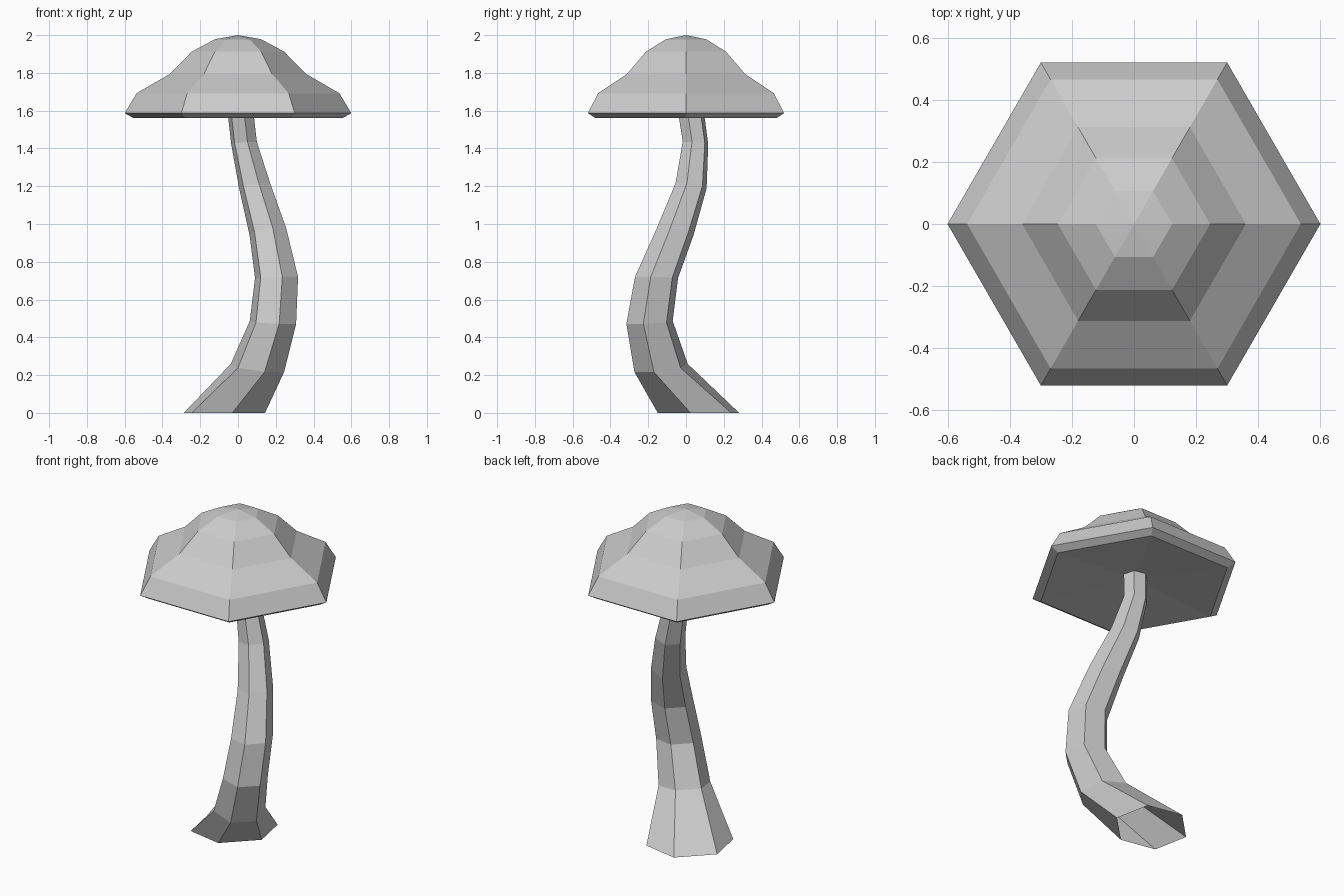
import bpy
from math import sin, cos, radians, pi

if "Cube" in bpy.data.objects:
    bpy.data.objects.remove(bpy.data.objects["Cube"])

SIDES = 6


def make_object(name, verts, faces):
    mesh = bpy.data.meshes.new(name)
    mesh.from_pydata(verts, [], faces)
    mesh.update()
    ob = bpy.data.objects.new(name, mesh)
    bpy.context.collection.objects.link(ob)
    return ob


def bridge(lower, upper):
    """Quads between two rings, given their first vertex index."""
    return [(lower + i, lower + (i + 1) % SIDES,
             upper + (i + 1) % SIDES, upper + i) for i in range(SIDES)]


# Cap: hexagonal profile (radius, z) from underside edge to crown
cap_profile = [(0.552, 1.56), (0.60, 1.587), (0.537, 1.692),
               (0.36, 1.795), (0.245, 1.912), (0.123, 1.978)]
verts, faces = [], []
for r, z in cap_profile:
    verts += [(r * cos(i * pi / 3), r * sin(i * pi / 3), z) for i in range(SIDES)]
for k in range(len(cap_profile) - 1):
    faces += bridge(k * SIDES, (k + 1) * SIDES)
crown = len(verts)
verts += [(0, 0, 2.0), (0, 0, 1.60)]      # crown and shallow hollow underneath
last = crown - SIDES
for i in range(SIDES):
    j = (i + 1) % SIDES
    faces += [(last + i, last + j, crown), (j, i, crown + 1)]
make_object("mushroom_cap", verts, faces)

# Stem: open hexagonal tube leaning along the x = -y diagonal
# (x, y, z, radius along lean, radius across lean, tilt along lean)
stem_rings = [
    (-0.072, 0.066, 0.0, 0.21, 0.245, 0.0),
    (0.103, -0.132, 0.238, 0.146, 0.146, -0.17),
    (0.185, -0.193, 0.479, 0.127, 0.127, -0.07),
    (0.204, -0.156, 0.717, 0.118, 0.118, 0.03),
    (0.158, -0.057, 0.960, 0.100, 0.100, 0.23),
    (0.088, 0.027, 1.203, 0.085, 0.085, 0.19),
    (0.032, 0.050, 1.428, 0.070, 0.070, 0.12),
    (0.008, 0.020, 1.64, 0.071, 0.071, 0.0),
]
verts, faces = [], []
s = 0.5 ** 0.5
for x, y, z, re, rf, tilt in stem_rings:
    for i in range(SIDES):
        a = radians(30 + 60 * i)
        e, f = re * cos(a), rf * sin(a)
        verts.append((x + s * (e + f), y + s * (f - e), z + tilt * e))
for k in range(len(stem_rings) - 1):
    faces += bridge(k * SIDES, (k + 1) * SIDES)
make_object("mushroom_stem", verts, faces)
